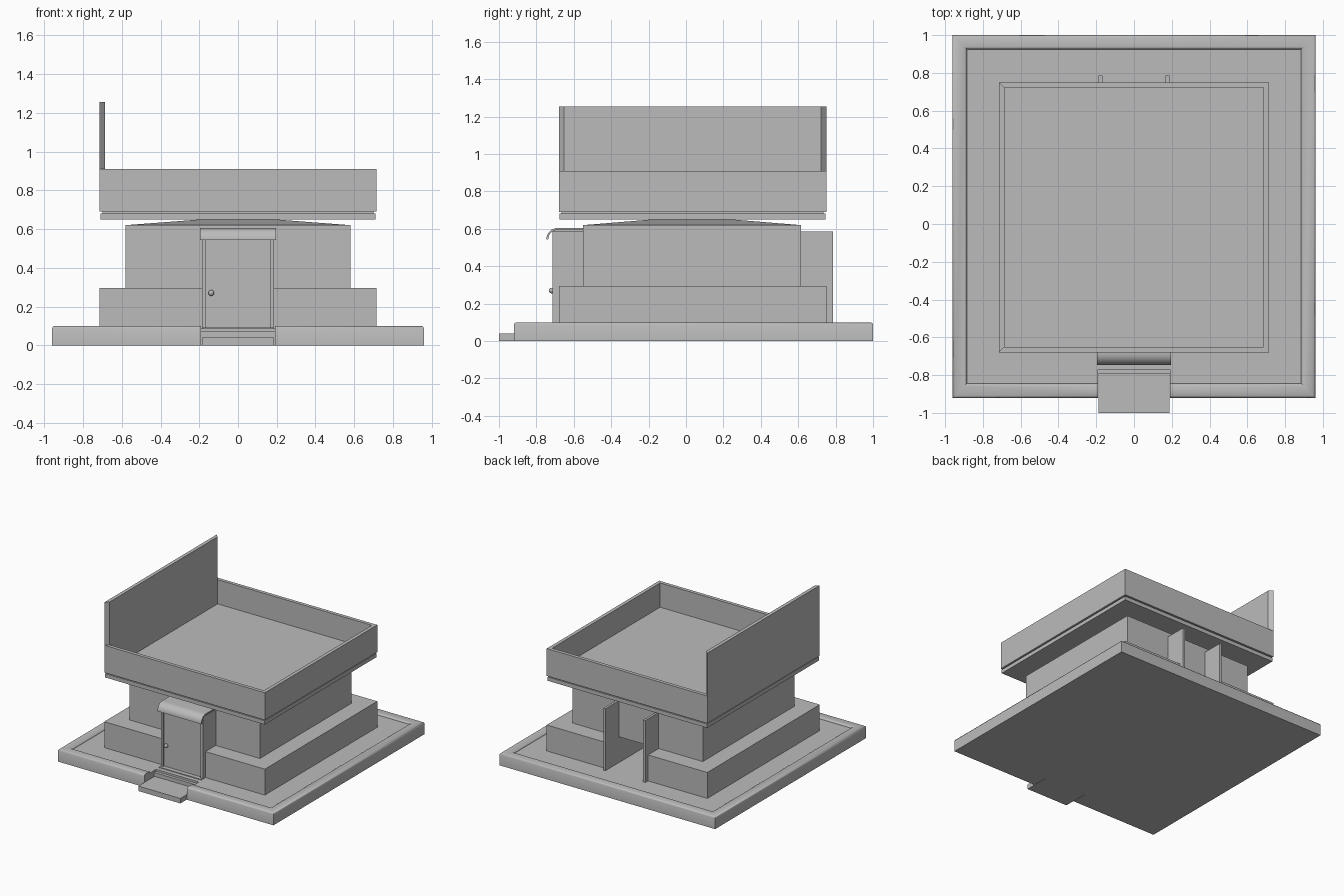
import bpy, bmesh, math
from mathutils import Vector

if "Cube" in bpy.data.objects:
    bpy.data.objects.remove(bpy.data.objects["Cube"])

stone = bpy.data.materials.new("light_grey")
stone.diffuse_color = (0.5, 0.5, 0.5, 1)
stone.use_nodes = True
stone.node_tree.nodes["Principled BSDF"].inputs["Base Color"].default_value = stone.diffuse_color


def finish(name, bm, smooth=False):
    bmesh.ops.recalc_face_normals(bm, faces=bm.faces)
    me = bpy.data.meshes.new(name)
    bm.to_mesh(me)
    bm.free()
    me.materials.append(stone)
    ob = bpy.data.objects.new(name, me)
    bpy.context.collection.objects.link(ob)
    if smooth:
        bpy.ops.object.select_all(action='DESELECT')
        ob.select_set(True)
        bpy.context.view_layer.objects.active = ob
        bpy.ops.object.shade_smooth_by_angle(angle=math.radians(40))
    return ob


def loft(name, loops, smooth=False):
    """Skin equal-length point loops and cap both ends."""
    bm = bmesh.new()
    rings = [[bm.verts.new(p) for p in lp] for lp in loops]
    n = len(rings[0])
    for a, b in zip(rings, rings[1:]):
        for i in range(n):
            j = (i + 1) % n
            bm.faces.new((a[i], a[j], b[j], b[i]))
    bm.faces.new(rings[0])
    bm.faces.new(rings[-1])
    return finish(name, bm, smooth)


def rect(x0, x1, y0, y1, z):
    return [(x0, y0, z), (x1, y0, z), (x1, y1, z), (x0, y1, z)]


def box(name, x0, x1, y0, y1, z0, z1):
    return loft(name, [rect(x0, x1, y0, y1, z0), rect(x0, x1, y0, y1, z1)])


# base rim: rounded profile swept around the plot, open at the steps
profile = [(0, 0), (0, 0.088), (0.004, 0.096), (0.012, 0.1),
           (0.063, 0.1), (0.07, 0.096), (0.075, 0.086), (0.075, 0)]
path = [(-0.19, -0.92, 0, 1), (-0.96, -0.92, 1, 1), (-0.96, 1, 1, -1),
        (0.96, 1, -1, -1), (0.96, -0.92, -1, 1), (0.19, -0.92, 0, 1)]
loft("base_rim", [[(x + dx * d, y + dy * d, z) for d, z in profile]
                  for x, y, dx, dy in path], True)

# base floor with a gap for the steps
for s, side in ((-1, "left"), (1, "right")):
    a, b = sorted((s * 0.19, s * 0.885))
    box(side + "_floor", a, b, -0.845, 0.925, 0, 0.086)
box("centre_floor", -0.19, 0.19, -0.77, 0.925, 0, 0.086)
box("upper_step", -0.19, 0.19, -0.795, -0.77, 0, 0.07)
box("lower_step", -0.187, 0.187, -1.0, -0.795, 0, 0.04)

# plinth halves and passage walls, which run from the doorway out of the back
for s, side in ((-1, "left"), (1, "right")):
    a, b = sorted((s * 0.18, s * 0.715))
    box(side + "_plinth", a, b, -0.68, 0.75, 0.08, 0.295)
    a, b = sorted((s * 0.168, s * 0.187))
    box(side + "_passage_wall", a, b, -0.715, 0.785, 0.08, 0.585)

# main room and its low pitched cap
box("main_room", -0.58, 0.58, -0.55, 0.615, 0.295, 0.62)
loft("room_cap", [rect(-0.58, 0.58, -0.55, 0.615, 0.62),
                  rect(-0.16, 0.16, -0.16, 0.225, 0.652)])

# eave slab and shadow joint
box("eave_slab", -0.71, 0.71, -0.675, 0.745, 0.65, 0.681)
box("eave_joint", -0.70, 0.70, -0.665, 0.735, 0.681, 0.69)

# roof terrace: tray with the left rim raised into a tall mitred wall
bm = bmesh.new()
bmesh.ops.create_cube(bm, size=1)
for v in bm.verts:
    v.co = Vector((v.co.x * 1.43, v.co.y * 1.43 + 0.035, 0.80 + v.co.z * 0.22))
bm.normal_update()
top = max(bm.faces, key=lambda f: f.calc_center_median().z)
rim = bmesh.ops.inset_region(bm, faces=[top], thickness=0.04)["faces"]


def pull(face, dz):
    new = bmesh.ops.extrude_discrete_faces(bm, faces=[face])["faces"][0]
    for v in new.verts:
        v.co.z += dz


left_rim = min(rim, key=lambda f: f.calc_center_median().x)
pull(top, -0.195)
pull(left_rim, 0.345)
finish("roof_terrace", bm)

# door, lintel and sill
box("door", -0.168, 0.168, -0.70, -0.68, 0.086, 0.56)
box("lintel", -0.168, 0.168, -0.71, -0.55, 0.55, 0.593)
box("door_sill", -0.187, 0.187, -0.735, -0.68, 0.08, 0.092)

# door knob
bm = bmesh.new()
bmesh.ops.create_uvsphere(bm, u_segments=16, v_segments=10, radius=0.015)
bmesh.ops.translate(bm, verts=bm.verts, vec=(-0.138, -0.718, 0.27))
finish("door_knob", bm, True)

# curved awning over the door
arc = [math.radians(a) for a in range(0, 76, 15)]
outer = [(-0.55, 0.605)] + [(-0.685 - 0.062 * math.sin(a), 0.543 + 0.062 * math.cos(a)) for a in arc]
inner = [(-0.55, 0.595)] + [(-0.685 - 0.052 * math.sin(a), 0.543 + 0.052 * math.cos(a)) for a in arc]
section = outer + [(-0.746, 0.543), (-0.737, 0.543)] + inner[::-1]
loft("awning", [[(x, y, z) for y, z in section] for x in (-0.195, 0.195)], True)
